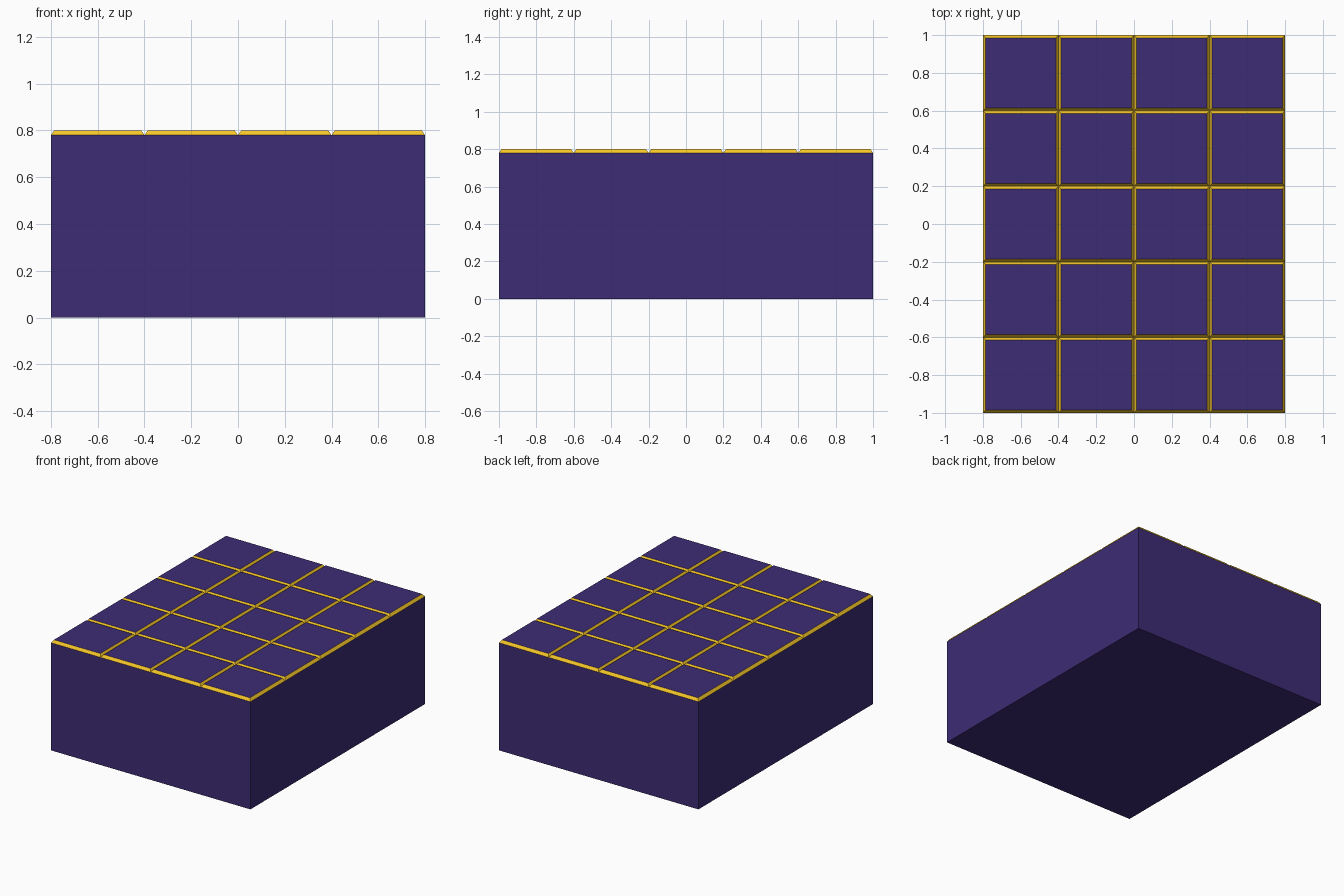
import bpy, bmesh
from mathutils import Matrix

if "Cube" in bpy.data.objects:
    bpy.data.objects.remove(bpy.data.objects["Cube"])

COLS, ROWS = 4, 5
HALF_X, HALF_Y = 0.8, 1.0
HEIGHT, BEVEL = 0.8, 0.02


def material(name, colour):
    m = bpy.data.materials.new(name)
    m.diffuse_color = (*colour, 1)
    m.use_nodes = True
    m.node_tree.nodes["Principled BSDF"].inputs["Base Color"].default_value = m.diffuse_color
    return m


bm = bmesh.new()

# Top: a grid of square cells at the base of the bevels
shoulder = HEIGHT - BEVEL
bmesh.ops.create_grid(
    bm, x_segments=COLS, y_segments=ROWS, size=1,
    matrix=Matrix.Translation((0, 0, shoulder)) @ Matrix.Diagonal((HALF_X, HALF_Y, 1, 1)))
cells = bm.faces[:]

# Walls and underside
rim = [e for e in bm.edges if e.is_boundary]
walls = bmesh.ops.extrude_edge_only(bm, edges=rim)["geom"]
for v in walls:
    if isinstance(v, bmesh.types.BMVert):
        v.co.z = 0
bmesh.ops.contextual_create(bm, geom=[e for e in walls if isinstance(e, bmesh.types.BMEdge) and e.is_boundary])
bmesh.ops.recalc_face_normals(bm, faces=bm.faces[:])

# Raised tiles with gold bevelled edges
bevels = bmesh.ops.inset_individual(bm, faces=cells, thickness=BEVEL, depth=BEVEL)["faces"]
for f in bm.faces:
    f.material_index = 0
for f in bevels:
    f.material_index = 1

mesh = bpy.data.meshes.new("tiled_block")
bm.to_mesh(mesh)
bm.free()
mesh.materials.append(material("purple", (0.047, 0.025, 0.178)))
mesh.materials.append(material("gold", (0.93, 0.57, 0.022)))
block = bpy.data.objects.new("tiled_block", mesh)
bpy.context.collection.objects.link(block)
